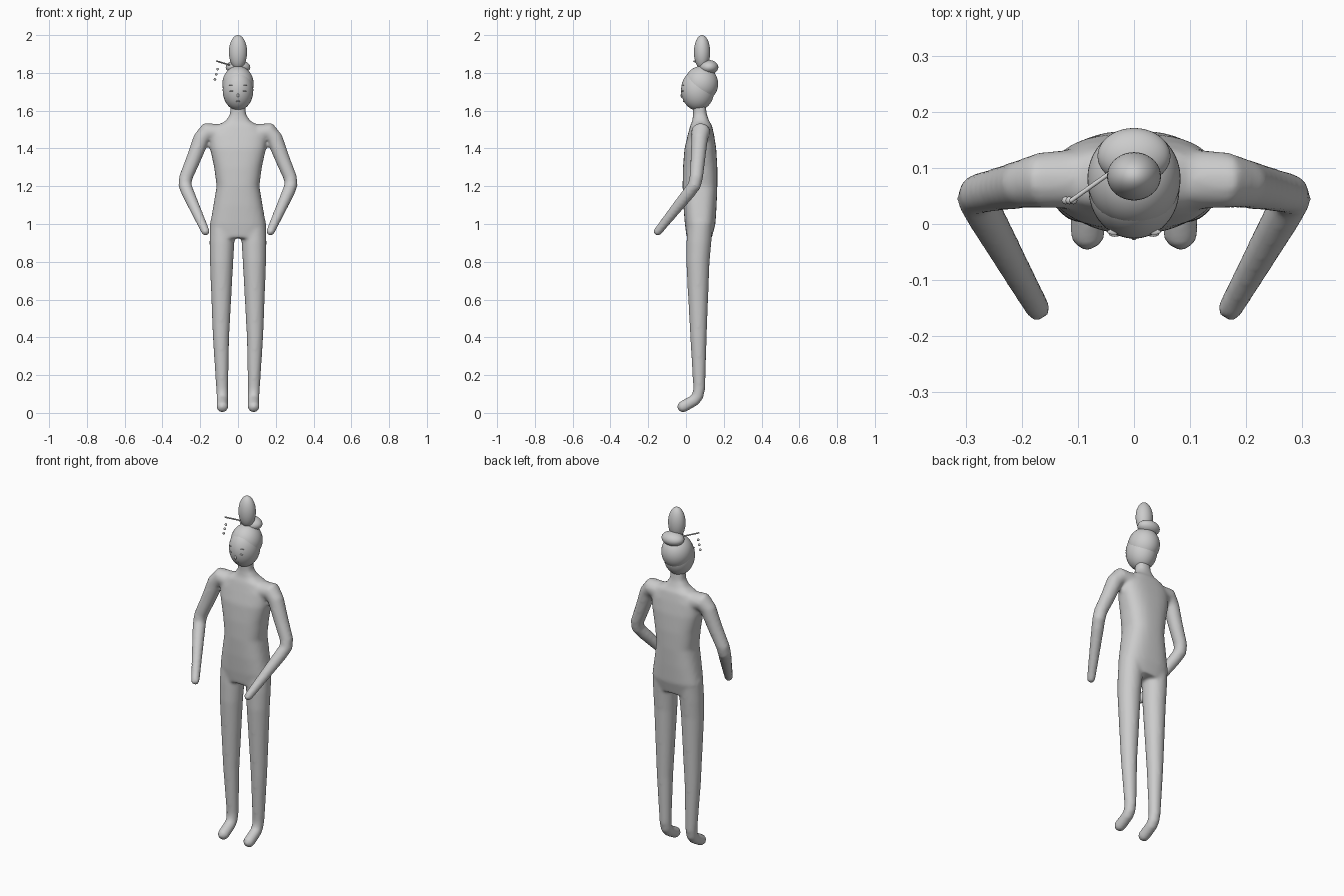
import bpy, bmesh, math
from mathutils import Vector

if "Cube" in bpy.data.objects:
    bpy.data.objects.remove(bpy.data.objects["Cube"])


def finish(bm, name):
    bmesh.ops.recalc_face_normals(bm, faces=bm.faces)
    for f in bm.faces:
        f.smooth = True
    me = bpy.data.meshes.new(name)
    bm.to_mesh(me)
    bm.free()
    ob = bpy.data.objects.new(name, me)
    bpy.context.collection.objects.link(ob)
    return ob


def loft(bm, rings):
    vs = [[bm.verts.new(p) for p in r] for r in rings]
    n = len(vs[0])
    for a, b in zip(vs, vs[1:]):
        for i in range(n):
            bm.faces.new((a[i], a[(i + 1) % n], b[(i + 1) % n], b[i]))
    bm.faces.new(vs[0][::-1])
    bm.faces.new(vs[-1])


def tube(bm, pts, n=24):
    """Round limb through (x, y, z, radius) points with rounded ends."""
    P = [Vector(p[:3]) for p in pts]
    R = [p[3] for p in pts]
    d0, d1 = (P[1] - P[0]).normalized(), (P[-1] - P[-2]).normalized()
    items = []
    caps = [15, 35, 55, 75]
    for a in reversed(caps):
        a = math.radians(a)
        items.append((P[0] - d0 * R[0] * math.sin(a), d0, R[0] * math.cos(a)))
    for i in range(len(P)):
        a = (P[i] - P[i - 1]).normalized() if i else d0
        b = (P[i + 1] - P[i]).normalized() if i < len(P) - 1 else d1
        items.append((P[i], (a + b).normalized(), R[i]))
    for a in caps:
        a = math.radians(a)
        items.append((P[-1] + d1 * R[-1] * math.sin(a), d1, R[-1] * math.cos(a)))
    rings = []
    for c, t, r in items:
        u = t.cross(Vector((0, 1, 0))).normalized()
        v = u.cross(t)
        rings.append([c + r * (u * math.cos(2 * math.pi * k / n) + v * math.sin(2 * math.pi * k / n))
                      for k in range(n)])
    loft(bm, rings)


def ellipsoid(name, c, r, seg=48):
    bm = bmesh.new()
    bmesh.ops.create_uvsphere(bm, u_segments=seg, v_segments=seg // 2, radius=1)
    for v in bm.verts:
        v.co = Vector(c) + Vector(a * b for a, b in zip(v.co, r))
    return finish(bm, name)


# Body: torso loft and limbs, fused into one smooth skin
def torso_ring(z, hw, yc, hy, n=40, e=2.6):
    out = []
    for k in range(n):
        c, s = math.cos(2 * math.pi * k / n), math.sin(2 * math.pi * k / n)
        out.append(Vector((hw * math.copysign(abs(c) ** (2 / e), c),
                           yc + hy * math.copysign(abs(s) ** (2 / e), s), z)))
    return out


bm = bmesh.new()
loft(bm, [torso_ring(*r) for r in [
    (0.925, .135, .070, .066), (1.0, .147, .075, .081), (1.1, .130, .074, .088),
    (1.2, .113, .074, .092), (1.3, .126, .075, .091), (1.4, .148, .076, .084),
    (1.47, .153, .079, .070), (1.52, .115, .080, .058), (1.545, .066, .078, .045),
    (1.58, .042, .074, .036), (1.64, .038, .070, .034)]])
for s in (-1, 1):
    tube(bm, [(s * x, y, z, r) for x, y, z, r in [
        (.09, .080, 1.475, .055), (.165, .078, 1.487, .050), (.195, .072, 1.45, .044),
        (.237, .063, 1.34, .039), (.277, .054, 1.245, .036), (.281, .045, 1.205, .035),
        (.265, .015, 1.165, .034), (.172, -.150, .960, .023)]])
    tube(bm, [(s * x, y, z, r) for x, y, z, r in [
        (.082, .075, 1.0, .067), (.085, .068, .9, .066), (.087, .063, .8, .062),
        (.090, .066, .4, .0435), (.084, .070, .13, .032), (.083, .062, .088, .031),
        (.083, .045, .067, .031), (.083, -.016, .033, .0315)]])
body = finish(bm, "body")
m = body.modifiers.new("fuse", 'REMESH')
m.mode = 'VOXEL'
m.voxel_size = 0.009
m.use_smooth_shade = True
m = body.modifiers.new("soften", 'SMOOTH')
m.factor = 0.5
m.iterations = 8

# Head and hair
HC, HR = (0, .062, 1.709), (.081, .088, .108)
ellipsoid("head", HC, HR)
ellipsoid("hair_cap", (0, .081, 1.742), (.083, .089, .094))
ellipsoid("hair_bun", (0, .121, 1.83), (.065, .050, .038))
ellipsoid("topknot", (0, .085, 1.91), (.048, .043, .09))


# Face details sitting on the head surface
def face_mark(name, x, z, r):
    k = 1 - (x / HR[0]) ** 2 - ((z - HC[2]) / HR[2]) ** 2
    ellipsoid(name, (x, HC[1] - HR[1] * math.sqrt(k), z), r, 16)


for s, side in ((-1, "right"), (1, "left")):
    face_mark("eye_" + side, s * .034, 1.704, (.011, .005, .003))
    face_mark("eyebrow_" + side, s * .036, 1.735, (.012, .005, .002))
face_mark("nose", 0, 1.68, (.006, .006, .012))
face_mark("mouth", 0, 1.65, (.010, .004, .004))

# Hairpin with hanging beads
bm = bmesh.new()
tube(bm, [(-.03, .10, 1.838, .004), (-.112, .042, 1.862, .004)], 12)
finish(bm, "hairpin")
for i in range(3):
    ellipsoid("hairpin_bead_%d" % (i + 1), (-.108 - .007 * i, .042, 1.82 - .027 * i),
              (.007, .007, .007), 16)
